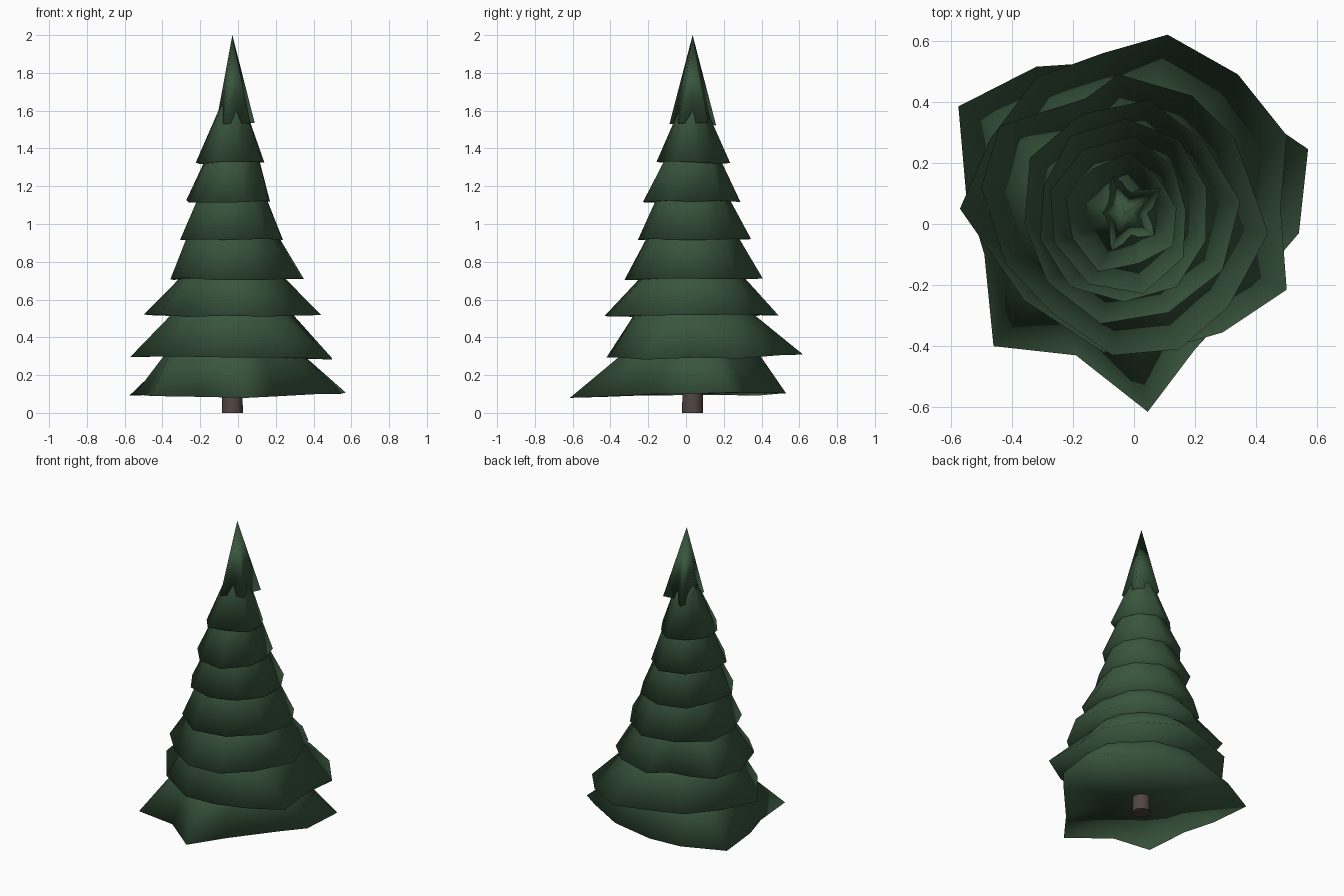
import bpy, bmesh, math, random

if "Cube" in bpy.data.objects:
    bpy.data.objects.remove(bpy.data.objects["Cube"])

random.seed(4)
CX, CY = -0.03, 0.035      # trunk axis


def material(name, rgb):
    m = bpy.data.materials.new(name)
    m.diffuse_color = (*rgb, 1)
    m.use_nodes = True
    m.node_tree.nodes["Principled BSDF"].inputs["Base Color"].default_value = m.diffuse_color
    return m


GREEN = material("needle_green", (0.040, 0.091, 0.046))
BROWN = material("bark_brown", (0.085, 0.062, 0.053))


def finish(bm, name, mat, angle):
    bmesh.ops.recalc_face_normals(bm, faces=bm.faces)
    me = bpy.data.meshes.new(name)
    bm.to_mesh(me)
    bm.free()
    me.materials.append(mat)
    ob = bpy.data.objects.new(name, me)
    bpy.context.collection.objects.link(ob)
    bpy.ops.object.select_all(action='DESELECT')
    ob.select_set(True)
    bpy.context.view_layer.objects.active = ob
    if angle is None:
        bpy.ops.object.shade_smooth()
    else:
        bpy.ops.object.shade_smooth_by_angle(angle=math.radians(angle))


def polar(radii, turn=0):
    n = len(radii)
    return [(CX + r * math.cos(2 * math.pi * i / n + turn),
             CY + r * math.sin(2 * math.pi * i / n + turn))
            for i, r in enumerate(radii)]


def tier(name, rim, z, height, top_radius, tilt=(0, 0)):
    """Ragged skirt: outline at the bottom, round ring (or tip) on top, closed underneath."""
    bm = bmesh.new()
    low, high = [], []
    for x, y in rim:
        a = math.atan2(y - CY, x - CX)
        dz = tilt[0] * x + tilt[1] * y + random.uniform(-0.008, 0.008)
        low.append(bm.verts.new((x, y, z + dz)))
        if top_radius:
            high.append(bm.verts.new((CX + top_radius * math.cos(a),
                                      CY + top_radius * math.sin(a), z + height)))
    under = bm.verts.new((CX, CY, z + 0.005))
    tip = None if top_radius else bm.verts.new((CX, CY, z + height))
    n = len(rim)
    for i in range(n):
        j = (i + 1) % n
        if tip:
            bm.faces.new((low[i], low[j], tip))
        else:
            bm.faces.new((low[i], low[j], high[j], high[i]))
        bm.faces.new((low[j], low[i], under))
    finish(bm, name, GREEN, None)


# Trunk
bm = bmesh.new()
bmesh.ops.create_cone(bm, cap_ends=True, segments=12, radius1=0.056,
                      radius2=0.052, depth=0.2)
bmesh.ops.translate(bm, verts=bm.verts, vec=(CX, CY, 0.1))
finish(bm, "trunk", BROWN, 40)

# Three wide lower tiers with ragged outlines
bottom = [(.57, .245), (.54, -.03), (.42, -.17), (.2, -.41), (.045, -.615),
          (-.19, -.43), (-.46, -.40), (-.49, -.1), (-.55, .1), (-.575, .385),
          (-.32, .515), (-.1, .53), (.2, .47), (.46, .32)]
second = [(.5, -.215), (.29, -.355), (.1, -.41), (-.1, -.42), (-.36, -.25),
          (-.57, .05), (-.47, .28), (-.32, .48), (-.1, .56), (.11, .62),
          (.34, .49), (.5, .29), (.48, .05)]
third = [(.44, -.03), (.31, -.27), (.15, -.41), (-.07, -.43), (-.27, -.29),
         (-.42, -.13), (-.5, .12), (-.44, .32), (-.29, .37), (-.16, .41),
         (-.05, .49), (.19, .42), (.33, .28)]
tier("tier_1", bottom, 0.098, 0.25, 0.33, (0.016, 0.02))
tier("tier_2", second, 0.295, 0.26, 0.29, (-0.01, 0.015))
tier("tier_3", third, 0.515, 0.25, 0.23)

# Narrower upper tiers
tier("tier_4", polar([.38, .35, .38, .355, .36, .33, .34, .37, .355, .37], 0.1), 0.71, 0.25, 0.23)
tier("tier_5", polar([.28, .30, .31, .31, .28, .29, .30, .29, .295, .28], 0.3), 0.92, 0.25, 0.175)
tier("tier_6", polar([.20, .22, .255, .25, .255, .25, .26, .27, .24], 0.05), 1.12, 0.25, 0.135)
tier("tier_7", polar([.17, .16, .20, .18, .20, .19, .21, .17, .19], 0.1), 1.325, 0.30, 0.065)

# Pointed star-shaped top
tier("top_tier", polar([.145, .08, .13, .08, .085, .075, .13, .085, .12, .085], 0.61), 1.53, 0.47, 0)
